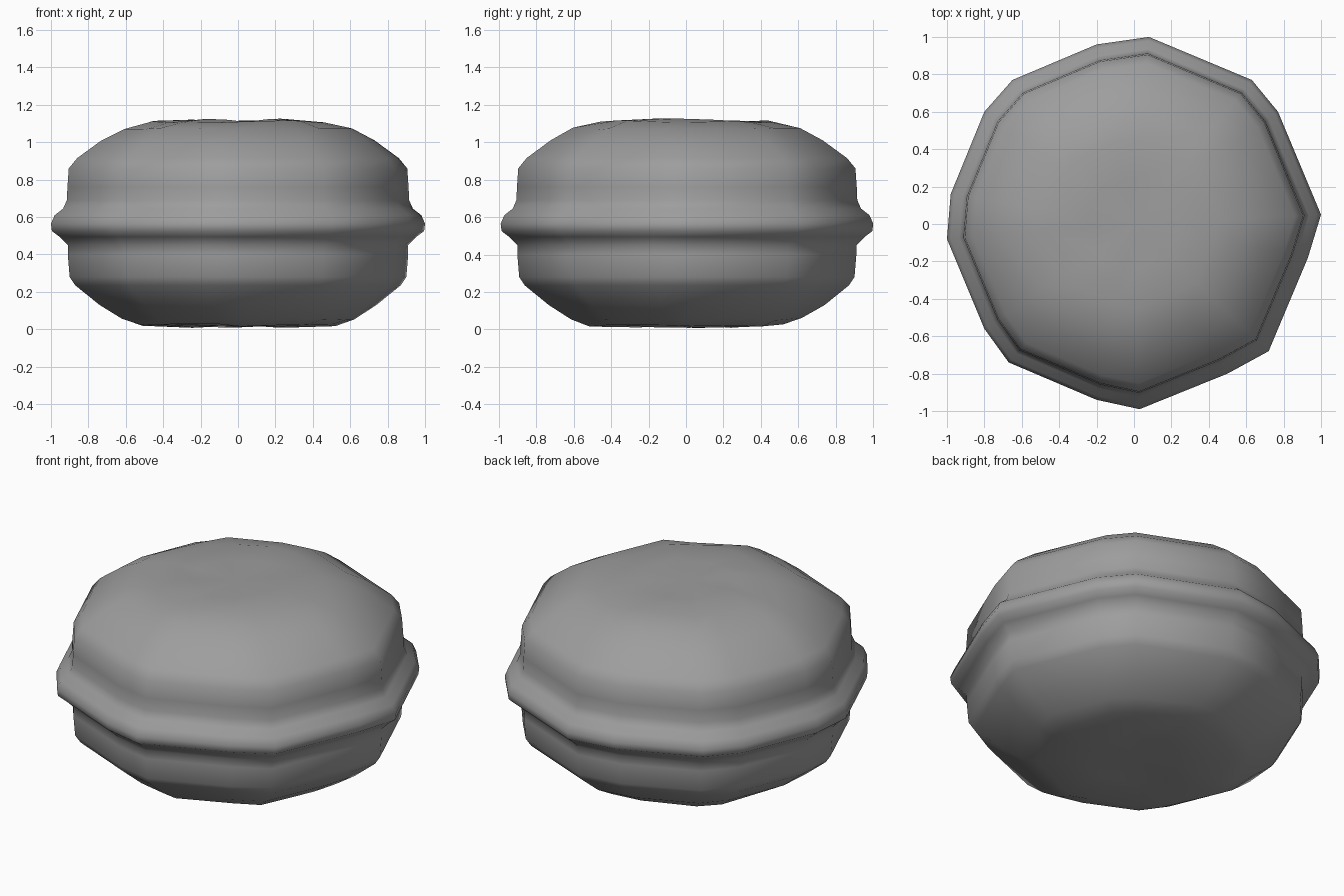
import bpy, bmesh, random

if "Cube" in bpy.data.objects:
    bpy.data.objects.remove(bpy.data.objects["Cube"])

random.seed(4)

# Plan outline of the widest ring: an irregular octagon with clipped corners
OUTLINE = [(0.08, 1.0), (-0.2, 0.96), (-0.65, 0.77), (-0.8, 0.6),
           (-0.98, 0.16), (-1.0, -0.08), (-0.8, -0.56), (-0.67, -0.74),
           (-0.2, -0.94), (0.03, -0.99), (0.5, -0.8), (0.72, -0.68),
           (0.93, -0.18), (1.0, 0.05), (0.77, 0.6), (0.63, 0.77)]

# Side profile as (scale, z), from the base up
LOWER = [(0.25, 0.015), (0.52, 0.022), (0.62, 0.055), (0.74, 0.13),
         (0.87, 0.235), (0.90, 0.28), (0.91, 0.40)]
BAND = [(0.91, 0.45), (0.955, 0.495), (0.995, 0.525), (1.0, 0.565),
        (0.98, 0.61), (0.935, 0.645), (0.915, 0.69)]
UPPER = [(0.912, 0.76), (0.905, 0.86), (0.86, 0.915), (0.73, 1.01),
         (0.61, 1.07), (0.46, 1.108), (0.25, 1.118)]


def loft(name, profile, base_z, top_z):
    """Stack scaled outlines into one closed surface, wobbling the flat ends."""
    bm = bmesh.new()
    n = len(OUTLINE)
    rings = []
    for s, z in profile:
        w = 0.008 if s < 0.65 else 0
        rings.append([bm.verts.new((x * s, y * s, z + random.uniform(-w, w)))
                      for x, y in OUTLINE])
    for a, b in zip(rings, rings[1:]):
        for i in range(n):
            j = (i + 1) % n
            bm.faces.new((a[i], a[j], b[j], b[i]))
    for ring, z in ((rings[0], base_z), (rings[-1], top_z)):
        c = bm.verts.new((0, 0, z))
        for i in range(n):
            bm.faces.new((ring[i], ring[(i + 1) % n], c))
    bmesh.ops.recalc_face_normals(bm, faces=bm.faces)
    me = bpy.data.meshes.new(name)
    bm.to_mesh(me)
    bm.free()
    me.shade_smooth()
    ob = bpy.data.objects.new(name, me)
    bpy.context.collection.objects.link(ob)
    return ob


# Rounded body: lower shell, bulging middle band and dented top flow together
body = loft("banded_body", LOWER + BAND + UPPER, 0.03, 1.105)

# Dark grey surface
mat = bpy.data.materials.new("dark_grey")
mat.diffuse_color = (0.34, 0.34, 0.34, 1)
mat.use_nodes = True
mat.node_tree.nodes["Principled BSDF"].inputs["Base Color"].default_value = mat.diffuse_color
body.data.materials.append(mat)
